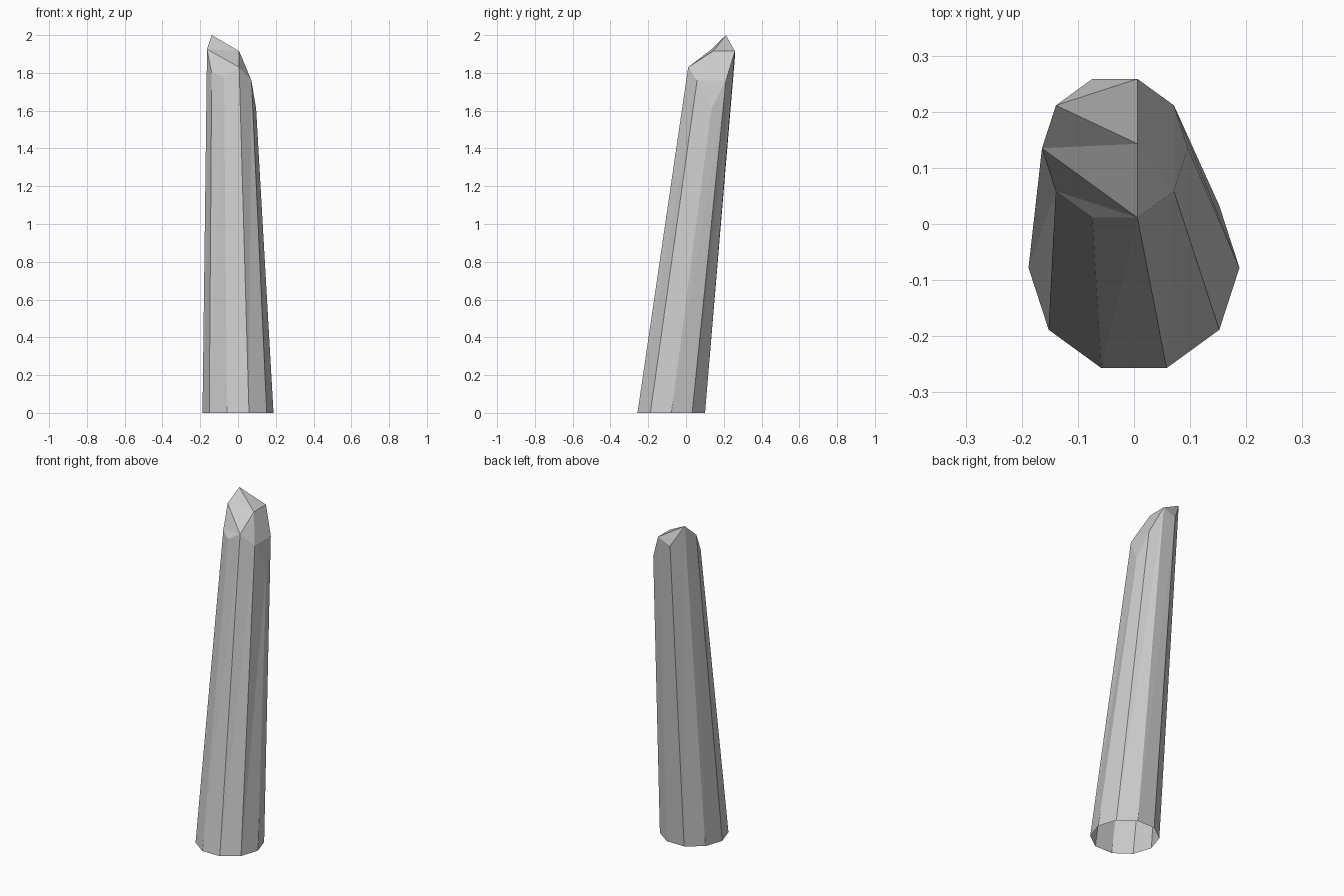
import bpy, bmesh
from math import cos, sin, tau

if "Cube" in bpy.data.objects:
    bpy.data.objects.remove(bpy.data.objects["Cube"])

SIDES = 10
# height of each corner of the broken top, counter-clockwise from +x
TOP_Z = [1.61, 1.76, 1.915, 1.88, 2.0, 1.925, 1.80, 1.78, 1.83, 1.76]

bm = bmesh.new()


def ring(cx, cy, r, heights):
    return [bm.verts.new((cx + r * cos(tau * i / SIDES), cy + r * sin(tau * i / SIDES), z))
            for i, z in enumerate(heights)]


# leaning, tapered shaft, open underneath
base = ring(0, -0.078, 0.188, [0] * SIDES)
top = ring(-0.034, 0.135, 0.13, TOP_Z)
for i in range(SIDES):
    j = (i + 1) % SIDES
    bm.faces.new((base[i], base[j], top[j]))
    bm.faces.new((base[i], top[j], top[i]))

# jagged facets of the tip around one inner point
ridge = bm.verts.new((0.006, 0.143, 1.915))
t = top
for facet in ((t[0], t[1], t[9]), (t[9], t[1], t[2], ridge), (t[8], t[9], ridge),
              (t[2], t[3], t[4]), (t[2], t[4], ridge), (t[4], t[5], ridge),
              (t[5], t[8], ridge), (t[5], t[6], t[8]), (t[6], t[7], t[8])):
    bm.faces.new(facet)

mesh = bpy.data.meshes.new("leaning_pillar")
bm.to_mesh(mesh)
bm.free()
bpy.context.collection.objects.link(bpy.data.objects.new("leaning_pillar", mesh))
